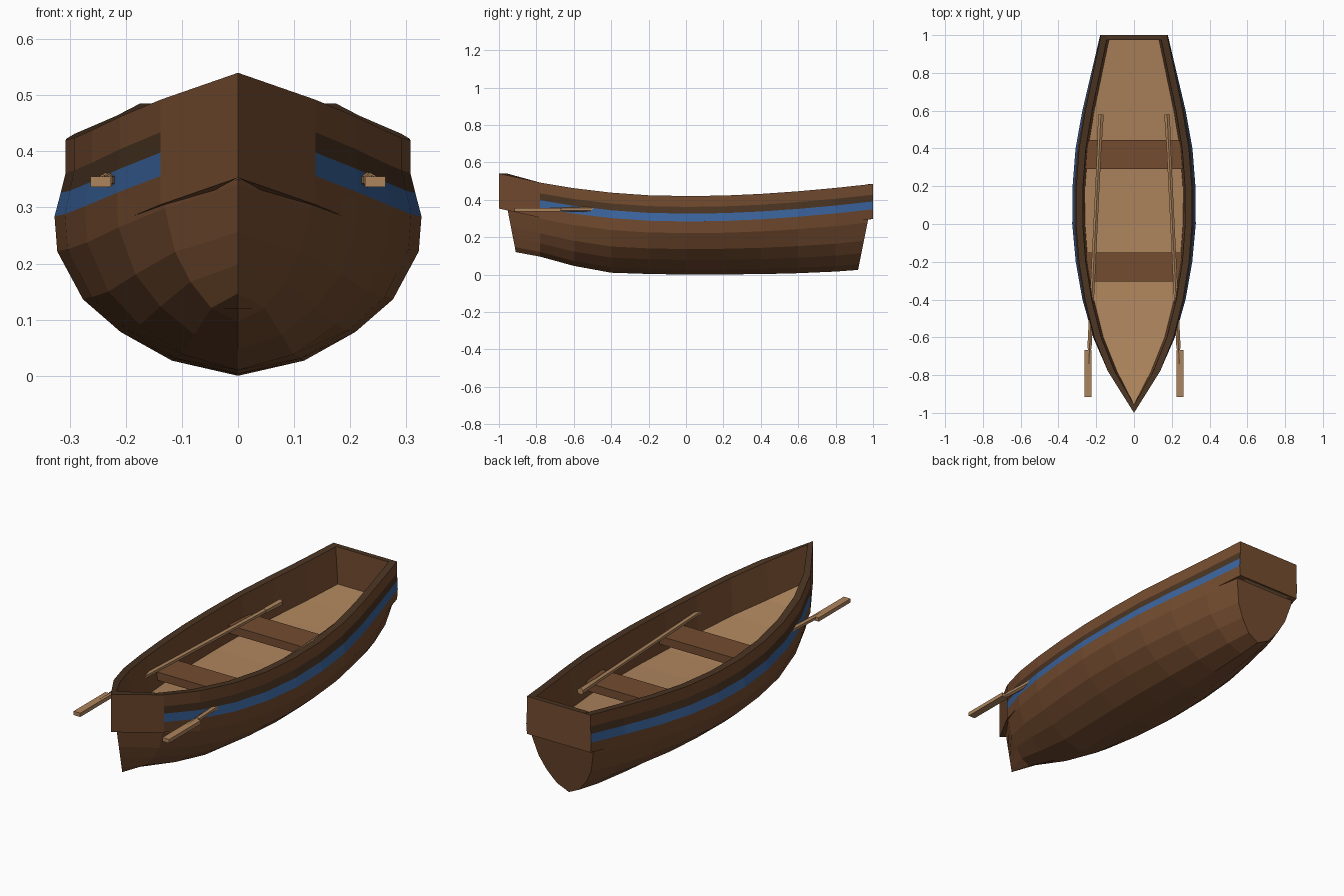
import bpy, bmesh, math
from mathutils import Vector

if "Cube" in bpy.data.objects:
    bpy.data.objects.remove(bpy.data.objects["Cube"])


def material(name, rgb):
    m = bpy.data.materials.new(name)
    m.diffuse_color = (*rgb, 1)
    m.use_nodes = True
    m.node_tree.nodes["Principled BSDF"].inputs["Base Color"].default_value = m.diffuse_color
    return m


BROWN = material("wood_brown", (0.175, 0.072, 0.029))
DARK = material("dark_wood", (0.068, 0.034, 0.016))
BLUE = material("blue_paint", (0.042, 0.125, 0.330))
TAN = material("light_wood", (0.420, 0.232, 0.108))


def lerp(table, y):
    """Piecewise linear lookup."""
    if y <= table[0][0]:
        return table[0][1]
    for (a, va), (b, vb) in zip(table, table[1:]):
        if y <= b:
            return va + (vb - va) * (y - a) / (b - a)
    return table[-1][1]


WIDTH = [(-1, 0), (-.78, .138), (-.6, .21), (-.4, .26), (-.2, .292), (0, .307), (.1, .309),
         (.3, .303), (.5, .279), (.75, .227), (1, .175)]
SHEER = [(-1, .54), (-.78, .492), (-.6, .462), (-.4, .438), (-.2, .424), (0, .42),
         (.25, .423), (.5, .437), (.75, .458), (1, .485)]
KEEL = [(-1, .12), (-.8, .10), (-.7, .08), (-.52, .02), (-.35, .006), (0, 0), (.5, .003), (1, .025)]
FLARE = [(-.78, 0), (-.4, .013), (0, .02), (.5, .018), (1, .004)]
YS = [-1, -.78, -.6, -.4, -.2, 0, .2, .4, .6, .8, 1]
DEPTH = .187


def finish(name, bm, mats, mirror=False):
    bmesh.ops.remove_doubles(bm, verts=bm.verts, dist=1e-5)
    bmesh.ops.recalc_face_normals(bm, faces=bm.faces)
    me = bpy.data.meshes.new(name)
    bm.to_mesh(me)
    bm.free()
    for m in mats:
        me.materials.append(m)
    ob = bpy.data.objects.new(name, me)
    bpy.context.collection.objects.link(ob)
    if mirror:
        mod = ob.modifiers.new("Mirror", 'MIRROR')
        mod.merge_threshold = 1e-4
    return ob


def loft(bm, rings, closed, colour=lambda station, band: 0):
    rows = [[bm.verts.new(p) for p in r] for r in rings]
    n = len(rows[0])
    for i, (a, b) in enumerate(zip(rows, rows[1:])):
        for j in range(n if closed else n - 1):
            k = (j + 1) % n
            f = bm.faces.new((a[j], a[k], b[k], b[j]))
            f.material_index = colour(i, j)
    return rows


def inner(y):
    """Inside half width at the rim."""
    return max(0, lerp(WIDTH, y) - .036)


# Upper sides: rail, dark strake, blue strake, inner wall, with a plain bow
def side_ring(y):
    w, s, f = lerp(WIDTH, y), lerp(SHEER, y), lerp(FLARE, y)
    bow = y == -1
    wi, yi = (0, -.955) if bow else (inner(y), y)
    wf = max(0, wi - .012)
    return [(w, y, s), (w, y, s - .058), (w + f * .45, y, s - .094), (w + f, y, s - .136),
            (w, y, s - DEPTH), (wf, yi, s - DEPTH), (wi, yi, s)]


def side_colour(station, band):
    if band == 6:
        return 1
    if station > 0 and band in (1, 2):
        return band
    return 0


bm = bmesh.new()
rows = loft(bm, [side_ring(y) for y in YS], True, side_colour)
bm.faces.new(rows[-1])
finish("upper_sides", bm, [BROWN, DARK, BLUE], True)


# Lower hull: round bilge section, raked at bow and stern
SECTION = [(0, 0), (.36, .095), (.64, .275), (.845, .48), (.985, .78), (1, 1)]


def hull_ring(y):
    top, k = lerp(SHEER, y) - .136, lerp(KEEL, y)
    h = lerp(WIDTH, y) + lerp(FLARE, y)
    if y < -.7:
        h *= .96
    if y == 1:
        h -= .008
    ring = []
    for u, v in SECTION:
        low, high = y * (.91 if y < 0 else .92), y * (.965 if y < 0 else .985)
        if -.85 < y < .85:
            low = high = y
        ring.append((h * u, low + (high - low) * v, k + (top - k) * v))
    return ring


bm = bmesh.new()
rows = loft(bm, [hull_ring(y) for y in YS], False)
end = rows[-1]
bm.faces.new(end + [bm.verts.new((0, end[-1].co.y, end[-1].co.z))])
finish("lower_hull", bm, [BROWN], True)

# Floor boards following the sheer
bm = bmesh.new()
floor = []
for y in YS:
    yy = -.957 if y == -1 else y * .99
    w = 0 if y == -1 else inner(y) - .008
    z = lerp(SHEER, y) - DEPTH + .004
    floor.append([(0, yy, z), (w, yy, z)])
loft(bm, floor, False)
for f in bm.faces:
    f.normal_update()
ob = finish("floor", bm, [TAN], True)
sol = ob.modifiers.new("Thickness", 'SOLIDIFY')
sol.thickness = .006


def prism(name, outline, z0, z1, mats):
    """Flat plan outline extruded upward."""
    bm = bmesh.new()
    f = bm.faces.new([bm.verts.new((x, y, z0)) for x, y in outline])
    ext = bmesh.ops.extrude_face_region(bm, geom=[f])
    bmesh.ops.translate(bm, vec=(0, 0, z1 - z0),
                        verts=[v for v in ext['geom'] if isinstance(v, bmesh.types.BMVert)])
    bm.normal_update()
    if len(mats) > 1:
        for f in bm.faces:
            if abs(f.normal.z) > .9 and f.calc_center_median().z > (z0 + z1) / 2:
                f.material_index = 1
    return finish(name, bm, mats)


# Stern board with a dark top edge
prism("stern_board", [(-.146, .974), (.146, .974), (.142, 1), (-.142, 1)],
      .485 - DEPTH, .485, [BROWN, DARK])

# Seats fitted to the inner walls
for name, y0, y1 in (("front_seat", -.305, -.15), ("rear_seat", .29, .445)):
    a, b = inner(y0) - .004, inner(y1) - .004
    prism(name, [(-a, y0), (a, y0), (b, y1), (-b, y1)], .285, .325, [BROWN])


# Oars: hexagonal shaft, thicker grip, collar and flat blade
def rod(bm, p, q, r0, r1, sides=6):
    p, q = Vector(p), Vector(q)
    rot = (q - p).to_track_quat('Z', 'Y').to_matrix().to_4x4()
    rot.translation = (p + q) / 2
    bmesh.ops.create_cone(bm, cap_ends=True, segments=sides, radius1=r0, radius2=r1,
                          depth=(q - p).length, matrix=rot)


for name, sx in (("left_oar", -1), ("right_oar", 1)):
    bm = bmesh.new()

    def at(y):
        return (sx * (.175 + (.58 - y) * .049), y, .349)
    rod(bm, at(.58), at(.46), .017, .015)
    rod(bm, at(.46), at(-.66), .013, .013)
    rod(bm, at(-.48), at(-.74), .015, .008)
    box = bmesh.ops.create_cube(bm, size=1)['verts']
    for v in box:
        v.co = Vector((sx * .2445 + v.co.x * .037, -.792 + v.co.y * .25, .346 + v.co.z * .019))
    finish(name, bm, [TAN])
